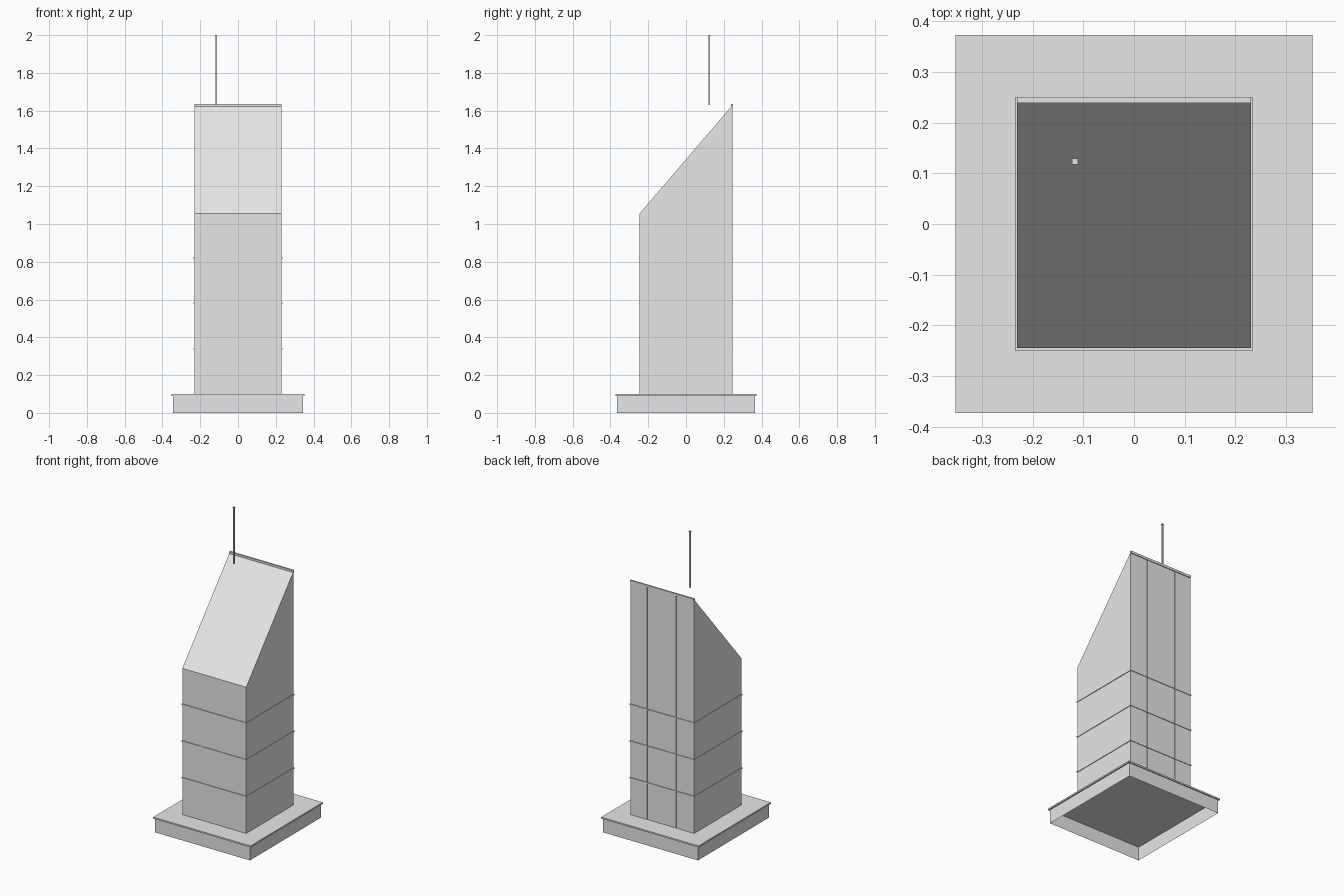
import bpy, bmesh

if "Cube" in bpy.data.objects:
    bpy.data.objects.remove(bpy.data.objects["Cube"])

mat = bpy.data.materials.new("light_grey")
mat.diffuse_color = (0.8, 0.8, 0.8, 1)
mat.use_nodes = True
mat.node_tree.nodes["Principled BSDF"].inputs["Base Color"].default_value = mat.diffuse_color


def finish(name, bm):
    bmesh.ops.recalc_face_normals(bm, faces=bm.faces)
    me = bpy.data.meshes.new(name)
    bm.to_mesh(me)
    bm.free()
    me.materials.append(mat)
    ob = bpy.data.objects.new(name, me)
    bpy.context.collection.objects.link(ob)
    return ob


def box(name, x, y, z, open_bottom=False):
    bm = bmesh.new()
    bmesh.ops.create_cube(bm, size=1)
    for v in bm.verts:
        for i, (a, b) in enumerate((x, y, z)):
            v.co[i] = b if v.co[i] > 0 else a
    if open_bottom:
        low = [f for f in bm.faces if all(v.co.z == z[0] for v in f.verts)]
        bmesh.ops.delete(bm, geom=low, context='FACES_ONLY')
    return finish(name, bm)


W, D = 0.231, 0.245       # tower half width and half depth
BACK = 0.240              # back wall behind the facade panels
FRONT_TOP, BACK_TOP = 1.056, 1.622

# Podium: hollow from below, with a thin overhanging slab
box("podium", (-0.343, 0.343), (-0.366, 0.366), (0, 0.091), open_bottom=True)
box("podium_slab", (-0.352, 0.352), (-0.373, 0.373), (0.09, 0.1))

# Tower with a slanted roof: side profile extruded across x
bm = bmesh.new()
profile = [(-D, 0.1), (BACK, 0.1), (BACK, BACK_TOP), (-D, FRONT_TOP)]
face = bm.faces.new([bm.verts.new((-W, y, z)) for y, z in profile])
ext = bmesh.ops.extrude_face_region(bm, geom=[face])
for v in ext["geom"]:
    if isinstance(v, bmesh.types.BMVert):
        v.co.x = W
finish("tower", bm)

# Back facade: three panels with narrow grooves between
for i, (a, b) in enumerate(((-W, -0.110), (-0.100, 0.100), (0.110, W))):
    box(f"back_panel_{i + 1}", (a, b), (BACK - 0.001, D), (0.1, BACK_TOP))

# Floor bands on all four sides
P = 0.004
for i in range(3):
    z = 0.34 + 0.24 * i
    zz = (z - 0.004, z + 0.004)
    for s, side in ((-1, "left"), (1, "right")):
        box(f"band_{side}_{i + 1}", sorted((s * (W - P), s * (W + P))), (-D - P, D + P), zz)
    for s, side in ((-1, "front"), (1, "back")):
        box(f"band_{side}_{i + 1}", (-W - P, W + P), sorted((s * (D - P), s * (D + P))), zz)

# Parapet along the high edge
box("roof_parapet", (-W, W), (0.239, 0.25), (1.619, 1.634))

# Antenna mast with a small cap
ax, ay = -0.116, 0.123
box("antenna_mast", (ax - 0.004, ax + 0.004), (ay - 0.004, ay + 0.004), (1.63, 1.996))
box("antenna_cap", (ax - 0.006, ax + 0.006), (ay - 0.006, ay + 0.006), (1.994, 2.0))
